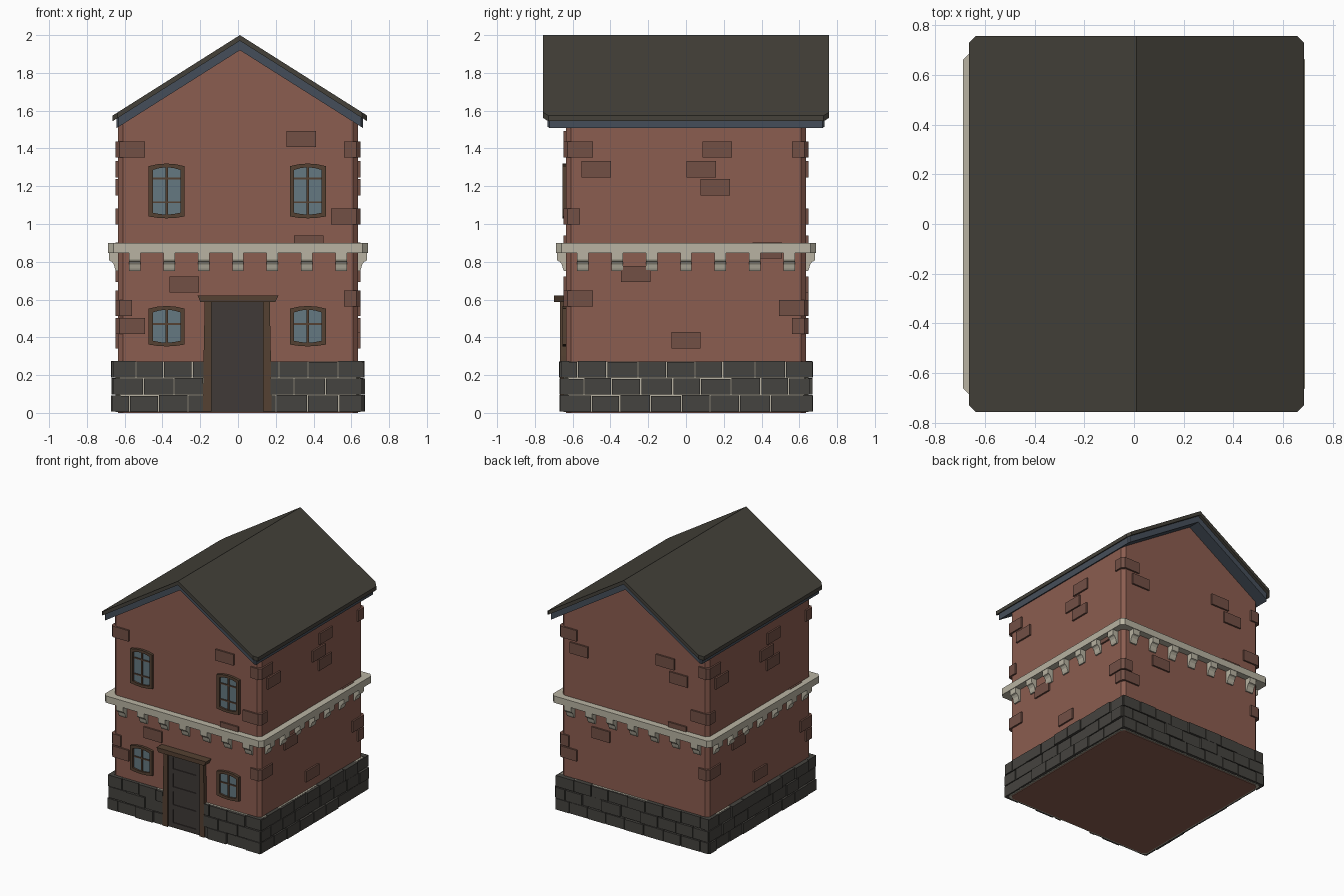
import bpy, bmesh, math, random
from mathutils import Matrix

if "Cube" in bpy.data.objects:
    bpy.data.objects.remove(bpy.data.objects["Cube"])
random.seed(4)

def material(name, r, g, b):
    m = bpy.data.materials.new(name)
    m.diffuse_color = (r, g, b, 1)
    m.use_nodes = True
    m.node_tree.nodes["Principled BSDF"].inputs["Base Color"].default_value = m.diffuse_color
    return m

BRICK = material("brick", .26, .11, .08)
DARK_BRICK = material("dark_brick", .17, .08, .06)
STONE = material("stone", .06, .057, .05)
TRIM = material("trim", .48, .45, .36)
ROOF = material("roof", .058, .053, .042)
SLATE = material("slate", .06, .076, .1)
GLASS = material("glass", .13, .19, .22)
WOOD = material("wood", .09, .053, .032)
DOOR = material("door", .05, .042, .038)

def side(k):                       # 0 front, 1 right, 2 back, 3 left
    return Matrix.Rotation(k * math.pi / 2, 4, 'Z')

# (u, z) outline pushed outward, and (d, z) profile pushed along the wall
FACE = Matrix(((1, 0, 0, 0), (0, 0, -1, 0), (0, 1, 0, 0), (0, 0, 0, 1)))
PROFILE = Matrix(((0, 0, 1, 0), (-1, 0, 0, 0), (0, 1, 0, 0), (0, 0, 0, 1)))

def prism(bm, pts, lo, hi, m=Matrix()):
    """Extrude a polygon; lo and hi are heights or functions of x."""
    h = lambda f, x: f(x) if callable(f) else f
    from_pts = lambda f: [bm.verts.new((x, y, h(f, x))) for x, y in pts]
    a, b = from_pts(lo), from_pts(hi)
    n = len(pts)
    bm.faces.new(a[::-1])
    bm.faces.new(b)
    for i in range(n):
        j = (i + 1) % n
        bm.faces.new((a[i], a[j], b[j], b[i]))
    bmesh.ops.transform(bm, matrix=m, verts=a + b)

def ring(bm, outer, inner, lo, hi, m):
    loops = [[bm.verts.new((x, y, z)) for x, y in p]
             for p, z in ((outer, lo), (outer, hi), (inner, hi), (inner, lo))]
    n = len(outer)
    for a, b in zip(loops, loops[1:] + loops[:1]):
        for i in range(n):
            j = (i + 1) % n
            bm.faces.new((a[i], a[j], b[j], b[i]))
    bmesh.ops.transform(bm, matrix=m, verts=sum(loops, []))

def rect(x0, x1, y0, y1):
    return [(x0, y0), (x1, y0), (x1, y1), (x0, y1)]

def octagon(h, c):
    p = h - c
    return [(-p, -h), (p, -h), (h, -p), (h, p), (p, h), (-p, h), (-h, p), (-h, -p)]

def finish(bm, name, mat):
    bmesh.ops.recalc_face_normals(bm, faces=bm.faces)
    me = bpy.data.meshes.new(name)
    bm.to_mesh(me)
    bm.free()
    me.materials.append(mat)
    bpy.context.collection.objects.link(bpy.data.objects.new(name, me))

RIDGE, SLOPE, WALL = .01, .632, .635
def pitch(top):
    return lambda x: top - SLOPE * abs(x - RIDGE)

# brick body: square with chamfered corners and a gabled top
bm = bmesh.new()
o = octagon(WALL, .025)
body = [o[0], (RIDGE, -WALL)] + o[1:5] + [(RIDGE, WALL)] + o[5:]
prism(bm, body, 0, 1.5)
for s in (1, -1):
    half = [(RIDGE, -WALL)] + [p for p in o if p[0] * s > 0][::1]
    if s < 0:
        half = [(RIDGE, -WALL), o[0], o[7], o[6], o[5]]
    prism(bm, half + [(RIDGE, WALL)], 1.5, pitch(1.935))
finish(bm, "brick_walls", BRICK)

# roof slabs with clipped corners
def roof(name, half, length, c, bottom, top, mat):
    bm = bmesh.new()
    for s in (1, -1):
        pts = [(0, -length), (half - c, -length), (half, -length + c),
               (half, length - c), (half - c, length), (0, length)]
        prism(bm, [(RIDGE + s * x, y) for x, y in pts], pitch(bottom), pitch(top))
    finish(bm, name, mat)

roof("roof_fascia", .652, .732, .01, 1.92, 1.975, SLATE)
roof("roof_covering", .674, .756, .027, 1.97, 2.0, ROOF)

# mortar backing and foundation stones
bm = bmesh.new()
prism(bm, octagon(.648, .02), .005, .272)
finish(bm, "foundation_mortar", TRIM)
bm = bmesh.new()
for k in range(4):
    for row in range(3):
        u = -.66
        step = (.085, .16, .12)[(row + k) % 3]
        while u < .655:
            e = u + step
            if e > .6:
                e = .66
            spans = [(u, e)]
            if k == 0:             # leave the doorway open
                spans = [(u, min(e, -.18)), (max(u, .17), e)]
            for a, b in spans:
                if b - a > .02:
                    d = random.uniform(.658, .672)
                    prism(bm, rect(a + .003, b - .003, -d, -.62), .008 + row * .09,
                          .093 + row * .09 + random.uniform(-.003, .002), side(k))
            u = e
            step = random.uniform(.145, .17)
finish(bm, "foundation_stones", STONE)

# string course and its corbels
bm = bmesh.new()
prism(bm, octagon(.687, .027), .847, .9)
finish(bm, "string_course", TRIM)
bm = bmesh.new()
corbel = [(.62, .75), (.645, .75), (.652, .765), (.657, .785), (.668, .8),
          (.68, .805), (.683, .815), (.683, .85), (.62, .85)]
for k in range(4):
    for i in range(-3, 4):
        prism(bm, corbel, i * .182 - .03, i * .182 + .03, side(k) @ PROFILE)
finish(bm, "corbels", TRIM)

# loose proud bricks on the walls
bm = bmesh.new()
gable_front = [(.335, 1.45), (.375, .895), (-.285, .68)]
gable_back = [(.27, 1.395), (.385, 1.29), (-.475, 1.29), (.375, .895), (-.285, .68)]
flank = [(.165, 1.395), (.08, 1.29), (.155, 1.195), (-.475, 1.29),
         (-.265, .735), (0, .385), (.43, .86)]
for k, spots in enumerate((gable_front, flank, gable_back, flank)):
    for u, z in spots:
        prism(bm, rect(u - .078, u + .078, -.648, -.61), z - .043, z + .043, side(k))

# corner bricks: long arm alternates between the two walls
Q = .648
def quoin(lx, ly, z, k):
    c = .02
    prism(bm, [(Q - lx, -Q), (Q - c, -Q), (Q, -Q + c), (Q, -Q + ly), (Q - lx, -Q + ly)],
          z - .043, z + .043, side(k))
for k in (0, 2):
    quoin(.088, .155, 1.395, k)
    quoin(.155, .088, 1.04, k)
    quoin(.088, .155, .605, k)
    quoin(.088, .155, 1.395, k + 1)
    quoin(.155, .088, .555, k + 1)
    quoin(.088, .155, .46, k + 1)
finish(bm, "proud_bricks", DARK_BRICK)

# windows: arched frame, glazing bars and glass
def arch(cx, w, z0, z1, n=5):
    ts = [-1 + 2 * i / (n - 1) for i in range(n)]
    return ([(cx + w * t, z0 + .01 * t * t) for t in ts] +
            [(cx - w * t, z1 - .014 * t * t) for t in ts])

frames, panes = bmesh.new(), bmesh.new()
for cx in (-.378, .37):
    for z0, z1, bars in ((1.03, 1.32, (1.115, 1.24)), (.352, .566, (.47,))):
        inner = arch(cx, .073, z0 + .02, z1 - .02)
        ring(frames, arch(cx, .095, z0, z1), inner, .61, .655, FACE)
        prism(panes, inner, .61, .641, FACE)
        prism(frames, rect(cx - .007, cx + .007, z0 + .015, z1 - .015), .63, .649, FACE)
        for z in bars:
            prism(frames, rect(cx - .078, cx + .078, z - .005, z + .005), .63, .647, FACE)
finish(frames, "window_frames", WOOD)
finish(panes, "window_glass", GLASS)

# door leaf with rails
bm = bmesh.new()
prism(bm, rect(-.145, .14, .008, .6), .6, .65, FACE)
for z in (.03, .17, .31, .45, .575):
    prism(bm, rect(-.1, .095, z - .018, z + .018), .64, .656, FACE)
for a, b in ((-.14, -.1), (.095, .135)):
    prism(bm, rect(a, b, .01, .595), .64, .656, FACE)
finish(bm, "door", DOOR)

# tapered jambs and lintel
bm = bmesh.new()
for s in (-1, 1):
    jamb = [(.137, .008), (.182, .008), (.178, .3), (.172, .595), (.137, .595)]
    prism(bm, [(s * x - .004, z) for x, z in jamb], .61, .667, FACE)
finish(bm, "door_jambs", WOOD)
bm = bmesh.new()
prism(bm, [(-.2, .588), (.198, .588), (.214, .622), (-.214, .622)], .61, .7, FACE)
finish(bm, "door_lintel", WOOD)
